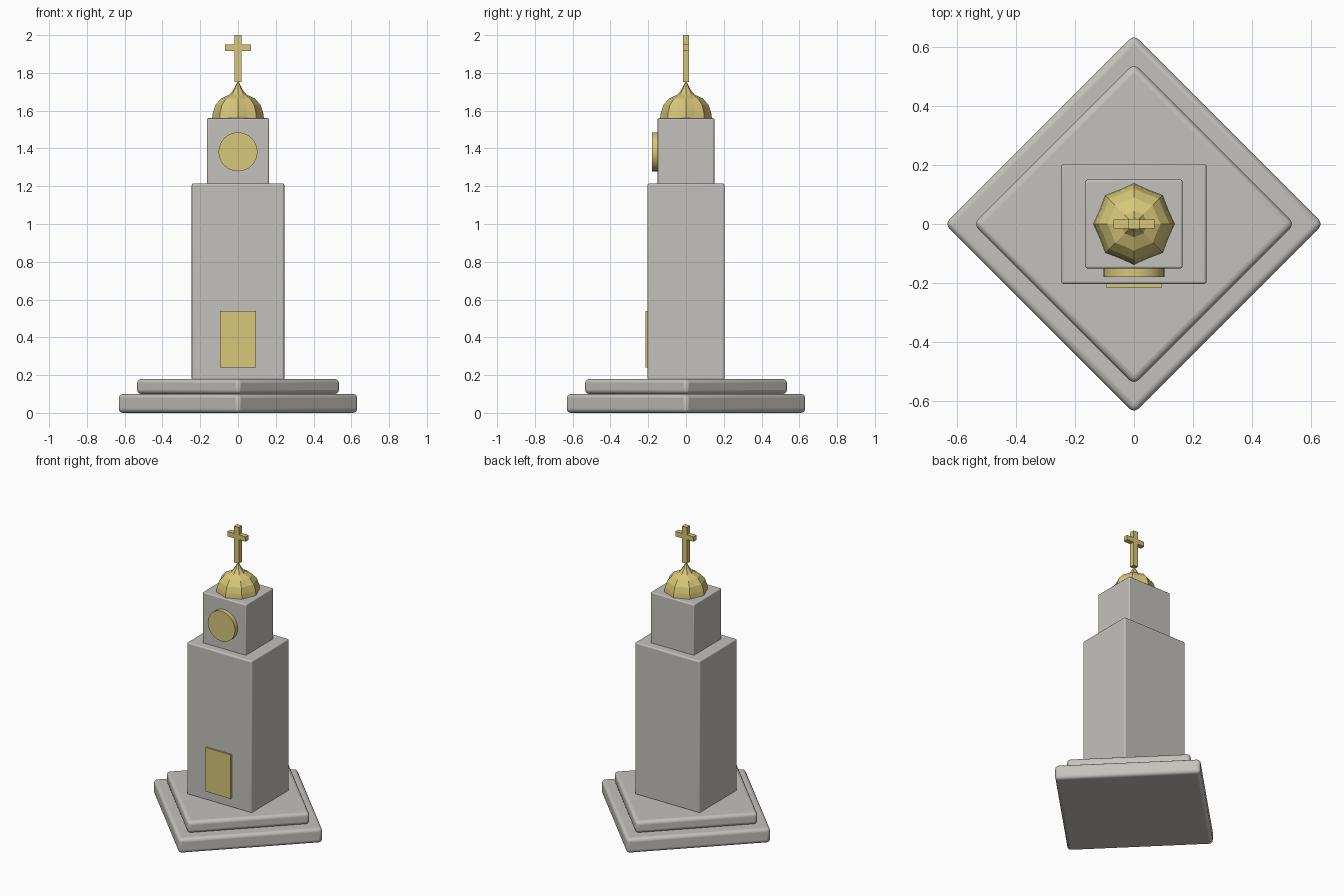
import bpy
import bmesh
import math
from mathutils import Matrix

if "Cube" in bpy.data.objects:
    bpy.data.objects.remove(bpy.data.objects["Cube"], do_unlink=True)


def material(name, rgb):
    mat = bpy.data.materials.new(name)
    mat.use_nodes = True
    mat.diffuse_color = (*rgb, 1)
    mat.node_tree.nodes["Principled BSDF"].inputs["Base Color"].default_value = (*rgb, 1)
    return mat


stone = material("warm_grey_stone", (0.55, 0.535, 0.505))
gold = material("pale_gold", (0.68, 0.57, 0.19))


def finish(name, bm, mat, bevel=0, smooth=True):
    bmesh.ops.recalc_face_normals(bm, faces=bm.faces)
    mesh = bpy.data.meshes.new(name)
    bm.to_mesh(mesh)
    bm.free()
    mesh.materials.append(mat)
    obj = bpy.data.objects.new(name, mesh)
    bpy.context.collection.objects.link(obj)
    if bevel:
        mod = obj.modifiers.new("rounded_edges", "BEVEL")
        mod.width = bevel
        mod.segments = 4
    if smooth:
        bpy.ops.object.select_all(action="DESELECT")
        bpy.context.view_layer.objects.active = obj
        obj.select_set(True)
        bpy.ops.object.shade_smooth_by_angle(angle=math.radians(30))
    return obj


def box(name, size, z0, z1, mat, y=0, bevel=0, turn=0):
    bm = bmesh.new()
    bmesh.ops.create_cube(bm, size=1)
    bm.transform(Matrix.Translation((0, y, (z0 + z1) / 2))
                 @ Matrix.Rotation(turn, 4, "Z")
                 @ Matrix.Diagonal((size[0], size[1], z1 - z0, 1)))
    return finish(name, bm, mat, bevel, bevel > 0)


# Stepped plinth, turned corner-forward
for name, reach, z0, z1 in (("lower_plinth", 0.64, 0, 0.1),
                            ("upper_plinth", 0.543, 0.1, 0.18)):
    side = reach * math.sqrt(2)
    box(name, (side, side), z0, z1, stone, bevel=0.022, turn=math.pi / 4)

# Tower shaft and belfry
box("tower_shaft", (0.49, 0.406), 0.175, 1.215, stone, bevel=0.009)
box("belfry", (0.328, 0.3), 1.2, 1.56, stone, bevel=0.007)

# Door and clock disc on the front
box("door", (0.19, 0.03), 0.24, 0.54, gold, y=-0.2)
bm = bmesh.new()
bmesh.ops.create_cone(bm, cap_ends=True, segments=32, radius1=0.103,
                      radius2=0.103, depth=0.05)
bm.transform(Matrix.Translation((0, -0.155, 1.382)) @ Matrix.Rotation(math.pi / 2, 4, "X"))
finish("clock_disc", bm, gold)

# Eight-ribbed dome rising to a point
profile = [(0.138, 1.555), (0.133, 1.59), (0.12, 1.63), (0.09, 1.664),
           (0.045, 1.685), (0.025, 1.71)]
sides = 16
bm = bmesh.new()
rings = []
for radius, z in profile:
    ring = []
    for i in range(sides):
        r = radius * (0.91 if i % 2 else 1)
        a = math.tau * i / sides
        ring.append(bm.verts.new((r * math.cos(a), r * math.sin(a), z)))
    rings.append(ring)
tip = bm.verts.new((0, 0, 1.758))
for i in range(sides):
    j = (i + 1) % sides
    for low, high in zip(rings, rings[1:]):
        bm.faces.new((low[i], low[j], high[j], high[i]))
    bm.faces.new((rings[-1][i], rings[-1][j], tip))
bm.faces.new(rings[0])
finish("dome", bm, gold, smooth=False)

# Finial cross
box("cross_upright", (0.036, 0.034), 1.752, 2.0, gold)
box("cross_arm", (0.138, 0.032), 1.916, 1.949, gold)
